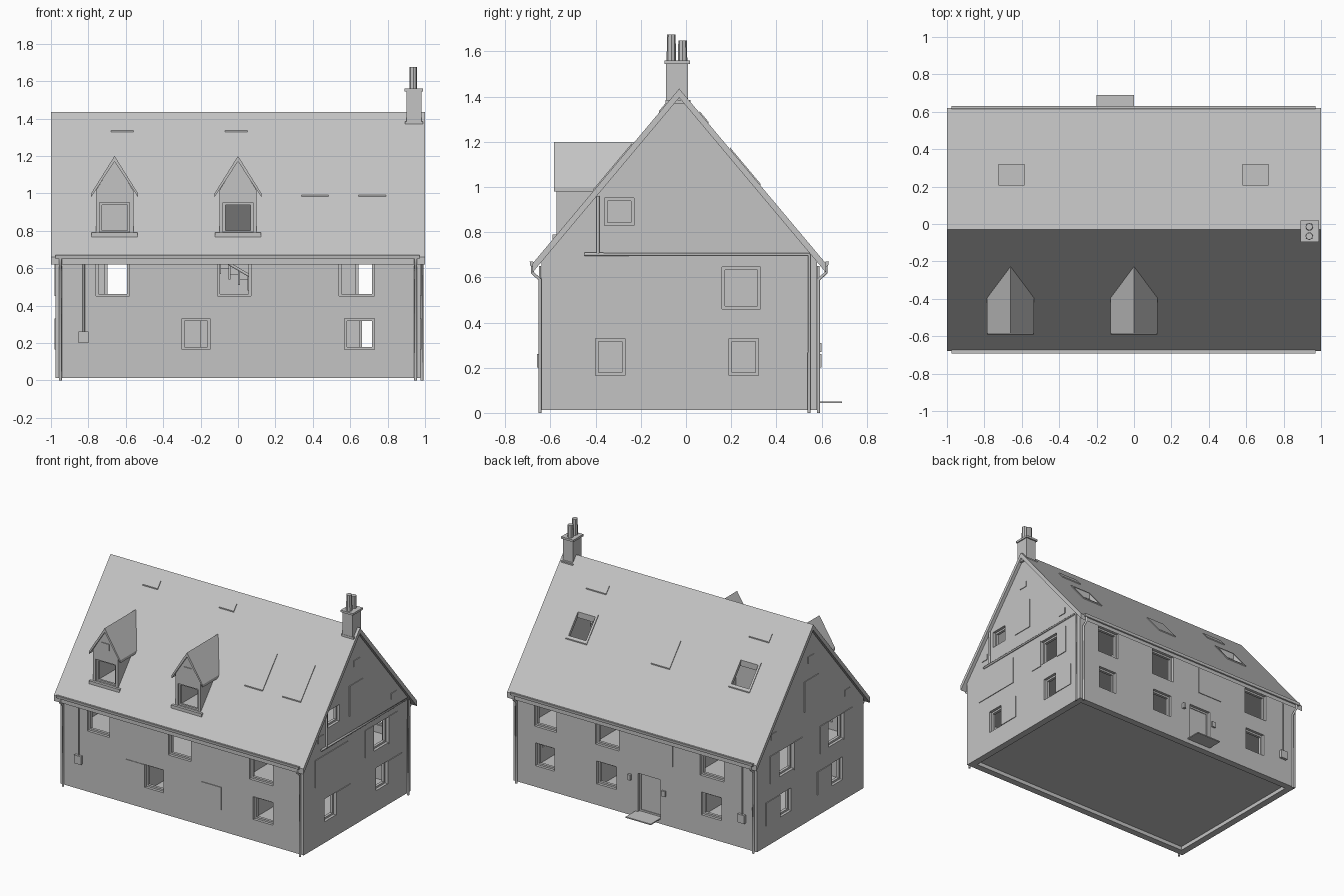
import bpy, bmesh, math
from mathutils import Vector

if "Cube" in bpy.data.objects:
    bpy.data.objects.remove(bpy.data.objects["Cube"])

mat = bpy.data.materials.new("plain_grey")
mat.diffuse_color = (0.55, 0.55, 0.55, 1)
mat.use_nodes = True
mat.node_tree.nodes["Principled BSDF"].inputs["Base Color"].default_value = mat.diffuse_color

RIDGE_Y, RIDGE_Z, SLOPE = -0.03, 1.435, 1.192
WX, WF, WB, T = 0.975, -0.64, 0.58, 0.05      # wall half length, front, back, thickness


def roof_z(y):
    return RIDGE_Z - SLOPE * abs(y - RIDGE_Y)


def finish(name, bm):
    bmesh.ops.recalc_face_normals(bm, faces=bm.faces)
    me = bpy.data.meshes.new(name)
    bm.to_mesh(me)
    bm.free()
    me.materials.append(mat)
    ob = bpy.data.objects.new(name, me)
    bpy.context.collection.objects.link(ob)
    return ob


def add_box(bm, x0, x1, y0, y1, z0, z1):
    vs = bmesh.ops.create_cube(bm, size=1)["verts"]
    for v in vs:
        v.co = Vector(((x0 + x1) / 2 + v.co.x * (x1 - x0),
                       (y0 + y1) / 2 + v.co.y * (y1 - y0),
                       (z0 + z1) / 2 + v.co.z * (z1 - z0)))


def boxes(name, lst):
    bm = bmesh.new()
    for b in lst:
        add_box(bm, *b)
    return finish(name, bm)


def prism(name, pts, axis, a, b):
    """Extrude a profile: (y, z) along x or (x, z) along y."""
    bm = bmesh.new()
    put = (lambda p, t: (t, p[0], p[1])) if axis == "x" else (lambda p, t: (p[0], t, p[1]))
    va = [bm.verts.new(put(p, a)) for p in pts]
    vb = [bm.verts.new(put(p, b)) for p in pts]
    bm.faces.new(va)
    bm.faces.new(vb[::-1])
    n = len(pts)
    for i in range(n):
        bm.faces.new((va[i], va[(i + 1) % n], vb[(i + 1) % n], vb[i]))
    return finish(name, bm)


def cut(ob, lst):
    cutter = boxes("cutter", lst)
    cutter.hide_render = True
    m = ob.modifiers.new("cut", "BOOLEAN")
    m.operation, m.solver, m.object = "DIFFERENCE", "EXACT", cutter
    bpy.context.view_layer.objects.active = ob
    bpy.ops.object.modifier_apply(modifier=m.name)
    bpy.data.objects.remove(cutter)


def pipe(name, pts, r=0.008):
    cu = bpy.data.curves.new(name, "CURVE")
    cu.dimensions, cu.bevel_depth, cu.bevel_resolution, cu.use_fill_caps = "3D", r, 1, True
    s = cu.splines.new("POLY")
    s.points.add(len(pts) - 1)
    for p, c in zip(s.points, pts):
        p.co = (*c, 1)
    cu.materials.append(mat)
    ob = bpy.data.objects.new(name, cu)
    bpy.context.collection.objects.link(ob)


# Openings: (low, high, z low, z high) along each wall
U, L = (0.45, 0.65), (0.165, 0.33)
front = [(-0.76, -0.58, *U), (-0.11, 0.07, *U), (0.54, 0.73, *U), (-0.3, -0.15, *L), (0.57, 0.73, *L)]
back = [(0.63, 0.81, *U), (0.13, 0.32, *U), (-0.71, -0.52, *U),
        (0.65, 0.80, *L), (0.15, 0.31, *L), (-0.69, -0.53, *L), (-0.2, -0.02, 0.05, 0.33)]
gable = [(0.16, 0.33, 0.46, 0.645), (-0.40, -0.27, *L), (0.19, 0.32, *L)]
right = gable + [(-0.36, -0.23, 0.83, 0.95)]
left = gable + [(-0.41, -0.23, 0.46, 0.645)]


def on_wall(wall, o, d0, d1):
    """Box on a wall; depths are measured outward from the wall face."""
    a, b, z0, z1 = o
    if wall in ("front", "back"):
        s, f = (-1, WF) if wall == "front" else (1, WB)
        y = sorted((f + s * d0, f + s * d1))
        return (a, b, *y, z0, z1)
    s = 1 if wall == "right" else -1
    x = sorted((s * (WX + d0), s * (WX + d1)))
    return (*x, a, b, z0, z1)


walls = {"front": front, "back": back, "right": right, "left": left}

# House walls: hollow gabled shell
shell = prism("house_walls", [(WF, 0.012), (WB, 0.012), (WB, roof_z(WB) - 0.04),
                              (RIDGE_Y, RIDGE_Z - 0.04), (WF, roof_z(WF) - 0.04)], "x", -WX, WX)
cut(shell, [(-WX + T, WX - T, WF + T, WB - T, -0.2, 2)])
cut(shell, [on_wall(w, o, -0.08, 0.03) for w, ops in walls.items() for o in ops])

# Window frames set into the openings
w = 0.013
frames = []
for wall, ops in walls.items():
    for a, b, z0, z1 in ops:
        for o in ((a, a + w, z0, z1), (b - w, b, z0, z1), (a, b, z0, z0 + w), (a, b, z1 - w, z1)):
            frames.append(on_wall(wall, o, -0.04, -0.02))
boxes("window_frames", frames)
boxes("door", [on_wall("back", back[-1], -0.035, -0.025)])
boxes("doorstep", [(-0.2, 0.0, WB - 0.02, 0.69, 0.043, 0.051)])

# Blind panels, shutters and vents on the walls
plates = [on_wall("front", (0.16, 0.315, *L), -0.01, 0.005),
          on_wall("front", (-0.45, -0.3, *L), -0.01, 0.004),
          on_wall("back", (-0.3, -0.1, *U), -0.01, 0.005)]
for wall in ("left", "right"):
    rects = [(0.06, 0.16, *U), (0.33, 0.43, *U), (-0.27, -0.11, *L), (0.32, 0.48, *L),
             (-0.12, 0.04, 0.82, 1.04), (-0.07, 0.0, 1.16, 1.205),
             (-0.48, -0.42, 0.76, 0.805), (0.36, 0.42, 0.76, 0.805)]
    rects += [(-0.51, -0.14, *U)] if wall == "right" else [(-0.51, -0.41, *U), (-0.23, -0.14, *U)]
    plates += [on_wall(wall, r, -0.01, 0.005) for r in rects]
boxes("wall_panels", plates)

# Floors, partitions and staircase
ix, y0, y1 = WX - T + 0.01, WF + T - 0.01, WB - T + 0.01
boxes("floors", [(-ix, ix, y0, y1, z, z + 0.02) for z in (0.04, 0.375, 0.685)])
boxes("partitions", [(x - 0.015, x + 0.015, y0, y1, 0.05, 0.69) for x in (-0.4, 0.42)]
      + [(-ix, -0.4, 0.0, 0.02, 0.69, 1.1)])
prism("attic_partition", [(y0, 0.7), (y1, 0.7), (RIDGE_Y, RIDGE_Z - 0.05)], "x", -0.415, -0.385)
boxes("stairs", [(0.2 - 0.05 * i, 0.25 - 0.05 * i, -0.1, 0.1, 0.39, 0.42 + 0.03 * i) for i in range(8)])
boxes("balusters", [(0.2 - 0.05 * i, 0.21 - 0.05 * i, -0.12, -0.11, 0.39 + 0.03 * i, 0.48 + 0.03 * i)
                    for i in range(8)])
pipe("handrail", [(0.23, -0.115, 0.46), (-0.16, -0.115, 0.69)], 0.009)

# Main roof with skylights and dormer holes
DORMERS = (-0.66, 0.0)
E0, E1 = -0.68, 0.62
roof = prism("roof", [(E0, roof_z(E0)), (RIDGE_Y, RIDGE_Z), (E1, roof_z(E1)), (E1, roof_z(E1) - 0.04),
                      (RIDGE_Y, RIDGE_Z - 0.04), (E0, roof_z(E0) - 0.04)], "x", -1, 1)
cut(roof, [(x - 0.075, x + 0.075, 0.205, 0.32, 0.7, 1.4) for x in (-0.655, 0.65)]
    + [(x - 0.08, x + 0.08, -0.568, -0.3, 0.79, 0.95) for x in DORMERS])


def roof_plate(name, x0, x1, ya, yb, h=0.008):
    prism(name, [(ya, roof_z(ya) - 0.01), (yb, roof_z(yb) - 0.01),
                 (yb, roof_z(yb) + h), (ya, roof_z(ya) + h)], "x", x0, x1)


for x in (-0.655, 0.65):                       # skylight rims
    for a, b, c, d in ((-0.085, -0.07, 0.195, 0.33), (0.07, 0.085, 0.195, 0.33),
                       (-0.085, 0.085, 0.195, 0.208), (-0.085, 0.085, 0.317, 0.33)):
        roof_plate("skylight_rim", x + a, x + b, c, d)
    roof_plate("rear_roof_vent", x - 0.08, x + 0.08, 0.06, 0.1)
roof_plate("rear_blind_skylight", -0.1, 0.05, 0.2, 0.33)
for a, b in ((0.34, 0.485), (0.645, 0.79)):
    roof_plate("front_blind_skylight", a, b, -0.41, -0.24)
for a, b in ((-0.68, -0.56), (-0.07, 0.05)):
    roof_plate("front_roof_vent", a, b, -0.12, -0.08)

# Dormers
for x in DORMERS:
    body = prism("dormer_body", [(x - 0.1, 0.775), (x + 0.1, 0.775), (x + 0.1, 1.015),
                                 (x, 1.175), (x - 0.1, 1.015)], "y", -0.573, -0.235)
    cut(body, [(x - 0.08, x + 0.08, -0.7, 0, 0.79, 0.95)])
    prism("dormer_roof", [(x - 0.125, 1.0), (x, 1.2), (x + 0.125, 1.0), (x + 0.125, 0.98),
                          (x, 1.17), (x - 0.125, 0.98)], "y", -0.585, -0.23)
    boxes("dormer_sill", [(x - 0.122, x + 0.122, -0.59, -0.565, 0.767, 0.79)])
    boxes("dormer_vent", [(x - 0.03, x + 0.03, -0.578, -0.57, 1.04, 1.087)])
    boxes("dormer_frame", [(x + a, x + b, -0.56, -0.545, c, d) for a, b, c, d in (
        (-0.08, -0.068, 0.79, 0.95), (0.068, 0.08, 0.79, 0.95),
        (-0.08, 0.08, 0.79, 0.802), (-0.08, 0.08, 0.938, 0.95))])

# Chimney with cap and two pots
boxes("chimney", [(0.9, 0.98, -0.088, 0.008, 1.37, 1.555), (0.89, 0.988, -0.096, 0.018, 1.545, 1.56),
                  (0.892, 0.99, -0.09, 0.02, 1.37, 1.385)])
for y, top in ((-0.065, 1.675), (-0.015, 1.648)):
    bm = bmesh.new()
    bmesh.ops.create_cone(bm, cap_ends=True, segments=8, radius1=0.021, radius2=0.019, depth=top - 1.55)
    bmesh.ops.translate(bm, verts=bm.verts, vec=(0.937, y, (top + 1.55) / 2))
    finish("chimney_pot", bm)

# Gutters and corner downpipes
for s, e, f in ((-1, E0, WF), (1, E1, WB)):
    prism("gutter", [(e, 0.67), (e + s * 0.012, 0.67), (e + s * 0.009, 0.65), (e - s * 0.012, 0.645),
                     (e - s * 0.02, 0.66)], "x", -0.975, 0.97)
    for x in (-0.95, 0.95):
        pipe("downpipe", [(x, e, 0.65), (x, e, 0.62), (x, f + s * 0.006, 0.59), (x, f + s * 0.006, 0.0)])
    # Service pipe with meter box
    x = -0.825 if s < 0 else -0.86
    pipe("service_pipe", [(x, f + s * 0.006, 0.65), (x, f + s * 0.006, 0.25)], 0.006)
    boxes("meter_box", [(x - 0.027, x + 0.027, *sorted((f - s * 0.01, f + s * 0.02)), 0.2, 0.26)])

# Gable waste pipe, door lamp and door box
pipe("gable_pipe", [(0.983, -0.45, 0.702), (0.983, 0.545, 0.702), (0.983, 0.545, 0.0)])
pipe("gable_pipe_riser", [(0.983, -0.39, 0.7), (0.983, -0.39, 0.96)])
boxes("door_lamp", [(0.03, 0.05, WB - 0.01, WB + 0.02, 0.27, 0.31)])
boxes("door_box", [(-0.245, -0.215, WB - 0.01, WB + 0.012, 0.22, 0.26)])
